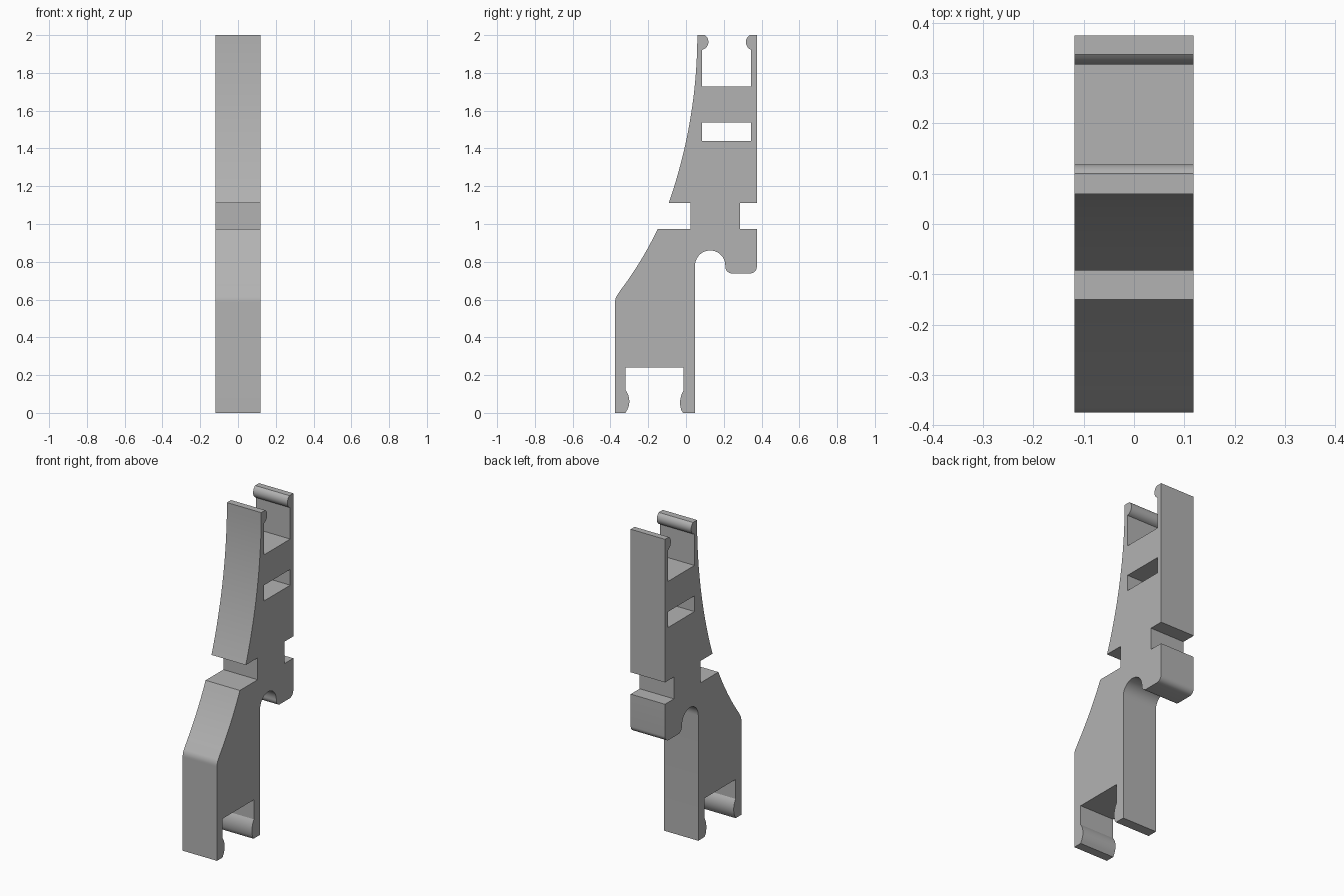
import bpy
import bmesh
import math
from mathutils import Vector

HALF_WIDTH = 0.118

cube = bpy.data.objects.get("Cube")
if cube:
    bpy.data.objects.remove(cube, do_unlink=True)

grey = bpy.data.materials.new("plain grey")
grey.use_nodes = True
colour = (0.45, 0.45, 0.45, 1)
grey.diffuse_color = colour
grey.node_tree.nodes["Principled BSDF"].inputs["Base Color"].default_value = colour


def arc(a, b, bulge, steps=10):
    """Points on an arc from a to b; a positive bulge swells to the left."""
    a, b = Vector(a), Vector(b)
    along = (b - a).normalized()
    side = Vector((-along.y, along.x))
    half = (b - a).length / 2
    radius = (half ** 2 + bulge ** 2) / (2 * bulge)
    spread = 2 * math.atan(bulge / half)
    centre = (a + b) / 2 + side * (bulge - radius)
    angles = [spread * (2 * i / steps - 1) for i in range(steps + 1)]
    return [centre + radius * (side * math.cos(t) + along * math.sin(t)) for t in angles]


# Side outline as (y, z), clockwise from the foot of the front leg
outline = [(-0.375, 0)]
outline += arc((-0.375, 0.585), (-0.358, 0.632), 0.005, 6)    # soft shoulder
outline += arc((-0.35, 0.645), (-0.15, 0.974), -0.01)         # hollow ramp
outline += [(0.025, 0.974), (0.025, 1.11)]                    # front notch
outline += arc((-0.092, 1.11), (0.06, 2), -0.038, 24)         # long front sweep
outline += arc((0.1, 2), (0.085, 1.922), 0.026)               # upper clip lips
outline += [(0.085, 1.727), (0.345, 1.727)]
outline += arc((0.345, 1.922), (0.337, 2), 0.024)
outline += [(0.375, 2), (0.375, 1.11), (0.287, 1.11),         # rear notch
            (0.287, 0.974), (0.375, 0.974)]
outline += arc((0.375, 0.775), (0.338, 0.738), 0.011, 8)      # rounded heel
outline += arc((0.245, 0.738), (0.208, 0.775), 0.011, 8)
outline += arc((0.208, 0.78), (0.048, 0.78), -0.08, 20)       # round relief
outline += [(0.048, 0), (-0.015, 0)]
outline += arc((-0.025, 0.015), (-0.012, 0.12), 0.012)        # lower clip lips
outline += [(-0.012, 0.241), (-0.32, 0.241)]
outline += arc((-0.32, 0.12), (-0.316, 0.008), 0.018)
outline += [(-0.32, 0)]

window = [(0.085, 1.44), (0.345, 1.44), (0.345, 1.538), (0.085, 1.538)]

# Fill the outline around the window, then extrude it across the width
bm = bmesh.new()
for loop in (outline, window):
    verts = [bm.verts.new((-HALF_WIDTH, y, z)) for y, z in loop]
    for i, v in enumerate(verts):
        bm.edges.new((verts[i - 1], v))
bmesh.ops.triangle_fill(bm, use_beauty=True, edges=bm.edges[:], normal=(-1, 0, 0))
sheet = bmesh.ops.extrude_face_region(bm, geom=bm.faces[:], use_keep_orig=True)
moved = [g for g in sheet["geom"] if isinstance(g, bmesh.types.BMVert)]
bmesh.ops.translate(bm, verts=moved, vec=(2 * HALF_WIDTH, 0, 0))
bmesh.ops.recalc_face_normals(bm, faces=bm.faces[:])

mesh = bpy.data.meshes.new("clip_body")
bm.to_mesh(mesh)
bm.free()
mesh.materials.append(grey)
body = bpy.data.objects.new("clip_body", mesh)
bpy.context.collection.objects.link(body)

bpy.ops.object.select_all(action="DESELECT")
body.select_set(True)
bpy.context.view_layer.objects.active = body
bpy.ops.object.shade_smooth_by_angle(angle=math.radians(30))
